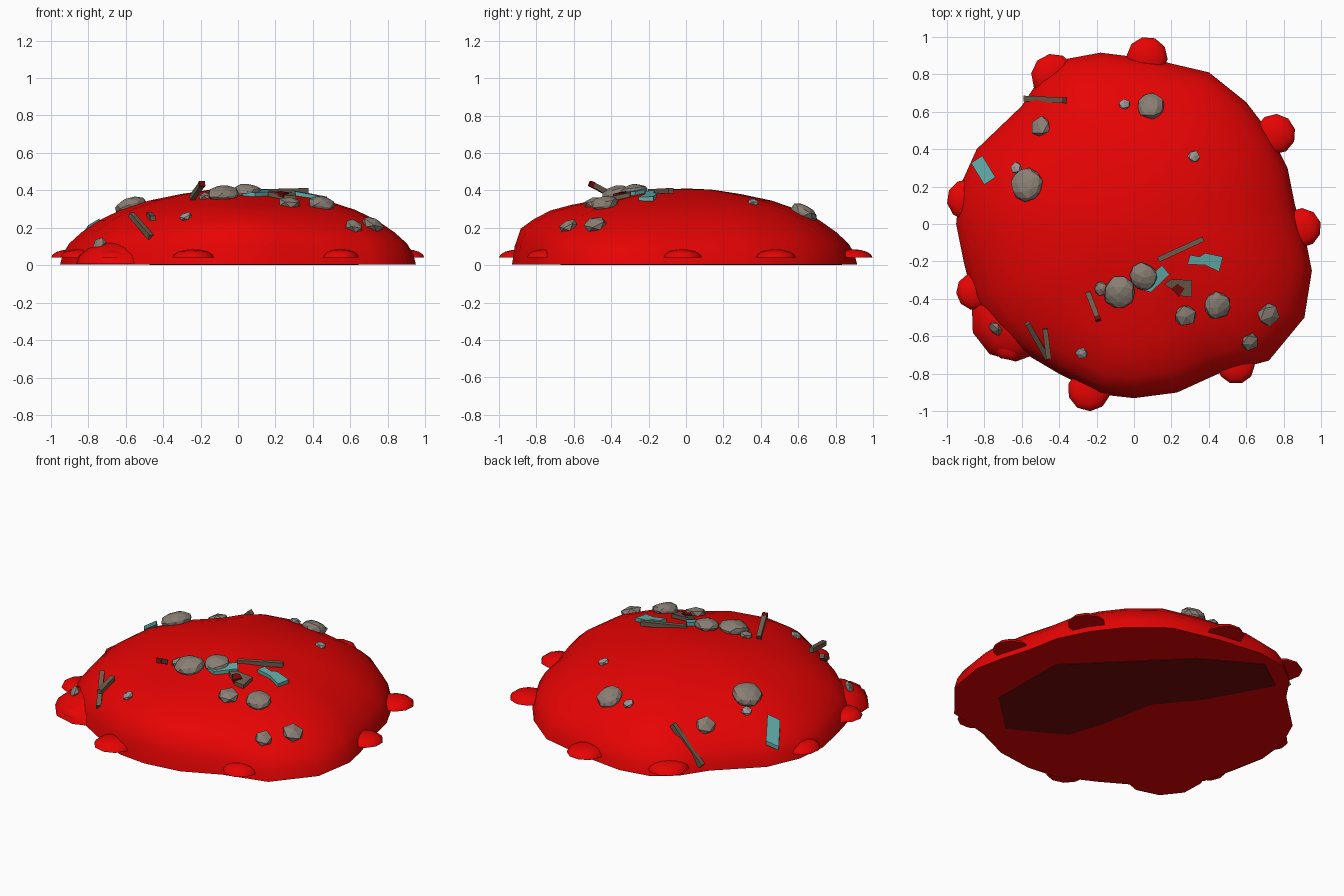
import bpy, bmesh, math, random
from mathutils import Vector, Matrix

if "Cube" in bpy.data.objects:
    bpy.data.objects.remove(bpy.data.objects["Cube"])
random.seed(4)

def material(name, rgb):
    m = bpy.data.materials.new(name)
    m.diffuse_color = (*rgb, 1)
    m.use_nodes = True
    m.node_tree.nodes["Principled BSDF"].inputs["Base Color"].default_value = m.diffuse_color
    return m

RED = material("red", (0.80, 0.001, 0.001))
STONE = material("stone grey", (0.25, 0.21, 0.175))
PEBBLE = material("light grey", (0.33, 0.31, 0.31))
WOOD = material("wood brown", (0.15, 0.105, 0.07))
TEAL = material("teal", (0.12, 0.42, 0.40))
DARK = material("dark red", (0.18, 0.003, 0.003))

def finish(bm, name, mat, smooth=None):
    bmesh.ops.recalc_face_normals(bm, faces=bm.faces)
    me = bpy.data.meshes.new(name)
    bm.to_mesh(me)
    bm.free()
    me.materials.append(mat)
    ob = bpy.data.objects.new(name, me)
    bpy.context.collection.objects.link(ob)
    if smooth:
        bpy.ops.object.select_all(action='DESELECT')
        ob.select_set(True)
        bpy.context.view_layer.objects.active = ob
        bpy.ops.object.shade_smooth_by_angle(angle=math.radians(smooth))
    return ob

def lerp(xs, ys, x):
    for i in range(len(xs) - 1):
        if x <= xs[i + 1]:
            f = (x - xs[i]) / (xs[i + 1] - xs[i])
            return ys[i] + f * (ys[i + 1] - ys[i])
    return ys[-1]

def prism(bm, lo, hi):
    lo, hi = [bm.verts.new(p) for p in lo], [bm.verts.new(p) for p in hi]
    bm.faces.new(lo[::-1])
    bm.faces.new(hi)
    for i in range(len(lo)):
        j = (i + 1) % len(lo)
        bm.faces.new((lo[i], lo[j], hi[j], hi[i]))

# mound: outline seen from above, and slope profiles (side and front)
OUTLINE = [(.86, .1), (.82, .3), (.73, .48), (.6, .65), (.4, .81), (.1, .88), (-.18, .915),
           (-.37, .88), (-.5, .78), (-.6, .63), (-.84, .4), (-.93, .2), (-.95, 0), (-.91, -.2),
           (-.86, -.4), (-.75, -.56), (-.62, -.67), (-.4, -.8), (-.18, -.91), (0, -.93),
           (.23, -.90), (.45, -.8), (.72, -.73), (.91, -.5), (.95, -.25), (.92, -.1)]
POLAR = sorted((math.atan2(y, x) % math.tau, math.hypot(x, y)) for x, y in OUTLINE)
POLAR = [(POLAR[-1][0] - math.tau, POLAR[-1][1])] + POLAR + [(POLAR[0][0] + math.tau, POLAR[0][1])]
ANG, RAD = zip(*POLAR)
T = [0, .15, .32, .5, .66, .78, .88, .95, .985, 1]
SIDE = [.41, .404, .38, .345, .295, .24, .175, .115, .06, .003]
FRONT = [.41, .402, .38, .35, .322, .292, .243, .195, .10, .003]

def level(t, a):
    w = max(0, -math.sin(a)) ** 4
    return (1 - w) * lerp(T, SIDE, t) + w * lerp(T, FRONT, t)

def height(x, y):
    a = math.atan2(y, x) % math.tau
    return level(min(1, math.hypot(x, y) / lerp(ANG, RAD, a)), a)

bm = bmesh.new()
rings = []
for t in T[1:]:
    rings.append([bm.verts.new((r * t * math.cos(a), r * t * math.sin(a), level(t, a)))
                  for a, r in POLAR[1:-1]])
n = len(rings[0])
top = bm.verts.new((0, 0, .41))
for i in range(n):
    j = (i + 1) % n
    bm.faces.new((top, rings[0][i], rings[0][j]))
    for p, q in zip(rings, rings[1:]):
        bm.faces.new((p[i], q[i], q[j], p[j]))
bm.faces.new(rings[-1][::-1])
finish(bm, "mound", RED, 50)

# dark pool showing on the underside, drawn along the diagonals
POOL = [(-.4, .5), (.03, .5), (.4, .5), (.78, .4), (.82, .15), (.4, .03), (.1, .0),
        (-.2, -.2), (-.4, -.3), (-.75, -.2), (-.76, .15)]
flat = [((v - u) * .707, (u + v) * .707) for u, v in POOL]
bm = bmesh.new()
prism(bm, [(x, y, 0) for x, y in flat], [(x, y, .006) for x, y in flat])
finish(bm, "underside_pool", DARK)

# flat-bottomed lobes: small ones round the rim, one low swelling at the front left
def lobe(name, x, y, z, r, h):
    bm = bmesh.new()
    bmesh.ops.create_uvsphere(bm, u_segments=10, v_segments=8, radius=1)
    bmesh.ops.bisect_plane(bm, geom=bm.verts[:] + bm.edges[:] + bm.faces[:], plane_co=(0, 0, 0),
                           plane_no=(0, 0, 1), clear_inner=True, dist=1e-4)
    bmesh.ops.holes_fill(bm, edges=[e for e in bm.edges if e.is_boundary])
    bm.transform(Matrix.Translation((x, y, z)) @ Matrix.Rotation(math.atan2(y, x), 4, 'Z')
                 @ Matrix.Diagonal((r, r, h, 1)))
    finish(bm, name, RED, 50)

LOBES = [(.07, .89, .11), (.755, .48, .108), (.895, -.02, .105), (.545, -.755, .1),
         (-.24, -.885, .115), (-.85, -.36, .1), (-.89, .13, .11), (-.66, -.62, .11), (-.43, .79, .12)]
for i, (x, y, r) in enumerate(LOBES):
    lobe(f"rim_lobe_{i}", x, y, .04, r, .045)
lobe("front_left_swelling", -.64, -.5, .006, .235, .12)

# stones resting half sunk in the mound
STONES = [(-.57, .21, .09), (-.5, .52, .063), (-.63, .3, .034), (-.05, .64, .034), (.09, .63, .076),
          (.32, .36, .036), (-.08, -.365, .085), (.05, -.28, .075), (-.175, -.345, .042),
          (.275, -.49, .064), (.445, -.435, .074), (.72, -.485, .066), (.62, -.63, .052),
          (-.74, -.56, .046), (-.28, -.69, .036)]
for i, (x, y, r) in enumerate(STONES):
    bm = bmesh.new()
    bmesh.ops.create_icosphere(bm, subdivisions=2 if r > .07 else 1, radius=r)
    for v in bm.verts:
        v.co *= random.uniform(.92, 1.06)
    slope = Vector((height(x - .04, y) - height(x + .04, y),
                    height(x, y - .04) - height(x, y + .04), .08))
    z = max(height(x, y), .1 if x < -.7 else 0) + r * .15
    bm.transform(Matrix.Translation((x, y, z))
                 @ slope.to_track_quat('Z', 'Y').to_matrix().to_4x4()
                 @ Matrix.Diagonal((1, 1, .55, 1)))
    finish(bm, f"stone_{i}", PEBBLE if r < .04 else STONE)

# wooden splinters: two end points each
def stick(name, a, b, w=.028, mat=WOOD):
    a, b = Vector(a), Vector(b)
    d = b - a
    bm = bmesh.new()
    bmesh.ops.create_cube(bm, size=1)
    bm.transform(Matrix.Translation((a + b) / 2) @ d.to_track_quat('X', 'Z').to_matrix().to_4x4()
                 @ Matrix.Diagonal((d.length, w, w, 1)))
    finish(bm, name, mat)

def on(x, y, up=.012):
    return x, y, height(x, y) + up

stick("splinter_back", on(-.58, .67, .04), on(-.37, .66, .022), .03)
stick("splinter_left", (-.57, -.53, .27), (-.465, -.715, .15))
stick("splinter_left_raised", (-.475, -.56, .27), (-.455, -.72, .25))
stick("splinter_centre", (.13, -.19, .392), (.37, -.08, .398), .028)
stick("splinter_upright", (-.245, -.37, .36), (-.195, -.5, .43))
stick("splinter_tip", (-.197, -.495, .428), (-.19, -.515, .437), .03, DARK)

# flat shards tilted with the slope at their middle
def shard(name, pts, mat, up=.012, thick=.024):
    cx, cy = (sum(c) / len(pts) for c in zip(*pts))
    gx = (height(cx + .05, cy) - height(cx - .05, cy)) / .1
    gy = (height(cx, cy + .05) - height(cx, cy - .05)) / .1
    z0 = height(cx, cy) + up
    lo, hi = ([(x, y, z0 + gx * (x - cx) + gy * (y - cy) + s * thick / 2) for x, y in pts]
              for s in (-1, 1))
    bm = bmesh.new()
    prism(bm, lo, hi)
    finish(bm, name, mat)

shard("teal_shard_right", [(.285, -.215), (.3, -.165), (.35, -.175), (.38, -.155), (.475, -.175),
                           (.455, -.255), (.38, -.22)], TEAL, .008)
shard("teal_shard_left", [(-.87, .325), (-.81, .365), (-.74, .25), (-.80, .21)], TEAL, .018)
shard("teal_shard_centre", [(.1, -.265), (.15, -.22), (.19, -.27), (.09, -.365), (.03, -.345)], TEAL, .008)
shard("brown_shard", [(.16, -.32), (.2, -.295), (.31, -.30), (.31, -.39), (.25, -.385)], WOOD)
shard("dark_red_scrap", [(.2, -.345), (.23, -.32), (.27, -.345), (.24, -.39)], DARK, .022, .02)
